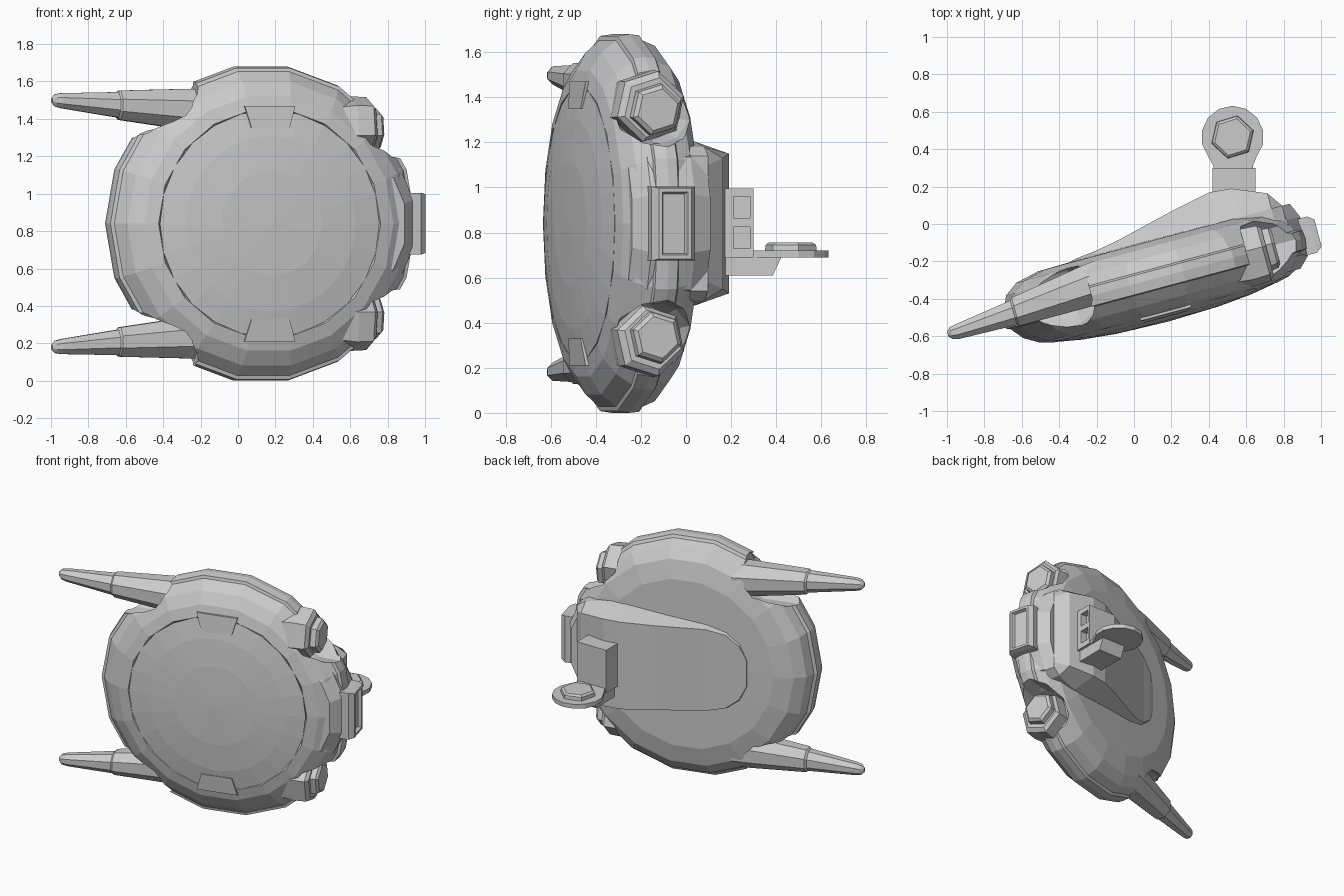
import bpy, bmesh, math
from mathutils import Matrix, Vector

if "Cube" in bpy.data.objects:
    bpy.data.objects.remove(bpy.data.objects["Cube"])

# Local frame of the disc: x = across, y = towards the back, z = up
DISC = Matrix.Translation((0.12, -0.29, 0.84)) @ Matrix.Rotation(math.radians(15), 4, 'Z')
WORLD = Matrix.Identity(4)


def loft(name, rings, mat=DISC):
    """Skin a list of equal-length rings and cap both ends."""
    bm = bmesh.new()
    vs = [[bm.verts.new(mat @ Vector(p)) for p in r] for r in rings]
    n = len(vs[0])
    for a, b in zip(vs, vs[1:]):
        for i in range(n):
            bm.faces.new((a[i], a[(i + 1) % n], b[(i + 1) % n], b[i]))
    bm.faces.new(vs[0])
    bm.faces.new(vs[-1])
    bmesh.ops.recalc_face_normals(bm, faces=bm.faces)
    me = bpy.data.meshes.new(name)
    bm.to_mesh(me)
    bm.free()
    ob = bpy.data.objects.new(name, me)
    bpy.context.collection.objects.link(ob)
    return ob


def revolve(name, profile, sides):
    """Turn (radius, depth) points about the disc axis."""
    t = [2 * math.pi * i / sides for i in range(sides)]
    return loft(name, [[(r * math.cos(a), w, r * math.sin(a)) for a in t] for r, w in profile])


def tube(name, stations, sides, side=1, turn=0.0):
    """Polygonal tube running across the disc; stations are (x, y, z, radius)."""
    t = [2 * math.pi * i / sides + turn for i in range(sides)]
    return loft(name, [[(u, w + r * math.cos(a), side * (v + r * math.sin(a))) for a in t]
                       for u, w, v, r in stations])


def box(name, lo, hi, mat=WORLD):
    (x0, y0, z0), (x1, y1, z1) = lo, hi
    return loft(name, [[(x0, y0, z), (x1, y0, z), (x1, y1, z), (x0, y1, z)] for z in (z0, z1)], mat)


def carve(ob, cutters):
    """Subtract the cutters, bake the result and delete them."""
    for c in cutters:
        c.hide_render = True
        m = ob.modifiers.new('cut', 'BOOLEAN')
        m.operation, m.solver, m.object = 'DIFFERENCE', 'EXACT', c
    dg = bpy.context.evaluated_depsgraph_get()
    me = bpy.data.meshes.new_from_object(ob.evaluated_get(dg))
    ob.modifiers.clear()
    ob.data = me
    for c in cutters:
        bpy.data.objects.remove(c)


# Disc body with stepped rim, notched for the arms and the nozzles
body = revolve('disc_body', [(0.55, -0.165), (0.6, -0.165), (0.615, -0.19), (0.69, -0.172), (0.77, -0.125),
                             (0.825, -0.06), (0.845, -0.055), (0.853, 0.0), (0.848, 0.045), (0.828, 0.055),
                             (0.80, 0.12), (0.73, 0.17), (0.60, 0.2), (0.3, 0.205)], 18)
cutters = []
for s in (1, -1):
    cutters.append(tube('arm_notch', [(-1.2, 0.02, 0.64, 0.19), (-0.45, 0.03, 0.64, 0.185),
                                      (-0.36, 0.03, 0.64, 0.13)], 14, s, 0.1))
    cutters.append(tube('nozzle_notch', [(0.5, -0.01, 0.53, 0.16), (0.58, -0.01, 0.53, 0.185),
                                         (1.1, -0.01, 0.53, 0.2)], 12, s, 0.1))
carve(body, cutters)

# Front dome
revolve('front_dome', [(0.595, -0.15), (0.607, -0.19), (0.47, -0.214), (0.28, -0.232), (0.002, -0.24)], 24)

for s, tag in ((1, 'upper'), (-1, 'lower')):
    # Rim tabs that overlap the dome
    tab = [(-0.14, 0.63), (-0.105, 0.51), (0.105, 0.51), (0.14, 0.63)]
    loft(tag + '_dome_tab', [[(u, w - (0.006 if v < 0.6 else -0.008), s * v) for u, v in tab]
                             for w in (-0.15, -0.206)])
    # Tapered two-stage arms
    tube(tag + '_arm_base', [(-0.3, 0.06, 0.605, 0.125), (-0.38, 0.055, 0.61, 0.12),
                             (-0.775, 0.022, 0.633, 0.085), (-0.79, 0.02, 0.635, 0.07)], 8, s, math.pi / 8)
    tube(tag + '_arm_tip', [(-0.78, 0.02, 0.635, 0.074), (-1.10, 0.0, 0.657, 0.044),
                            (-1.135, 0.0, 0.659, 0.036), (-1.155, 0.0, 0.66, 0.015)], 8, s, math.pi / 8)
    # Hexagonal nozzles
    tube(tag + '_nozzle_collar', [(0.4, -0.02, 0.52, 0.15), (0.5, -0.02, 0.52, 0.165),
                                  (0.59, -0.02, 0.52, 0.16), (0.61, -0.015, 0.515, 0.135)], 6, s, 0.3)
    tube(tag + '_nozzle_end', [(0.55, -0.01, 0.51, 0.125), (0.645, -0.005, 0.505, 0.115),
                               (0.66, -0.005, 0.505, 0.095)], 6, s, 0.3)

# Side pod
plan = [(0.45, 0.37), (0.6, 0.355), (0.76, 0.30), (0.835, 0.13)]
plan += [(u, -v) for u, v in reversed(plan)]
loft('side_pod', [[(0.4 + (u - 0.4) * k, w, v * k) for u, v in plan]
                  for w, k in ((-0.15, 0.82), (-0.08, 0.98), (0.0, 1.0), (0.12, 0.98), (0.2, 0.9))])

# Side pad with recessed face
corners = [(-1, -1), (1, -1), (1, 1), (-1, 1)]
loft('side_pad', [[(u, 0.01 + 0.1 * a * k, 0.165 * b * m) for a, b in corners]
                  for u, k, m in ((0.78, 1, 1), (0.865, 1, 1), (0.897, 0.75, 0.95),
                                  (0.897, 0.58, 0.85), (0.875, 0.5, 0.8))])

# Raised tongue on the back: (across, base half-width, top half-width, height)
stations = [(-0.42, 0.10, 0.09, 0.206), (-0.37, 0.2, 0.19, 0.215), (-0.28, 0.27, 0.26, 0.225),
            (-0.15, 0.305, 0.29, 0.248), (0.17, 0.335, 0.30, 0.325), (0.39, 0.36, 0.31, 0.37),
            (0.51, 0.365, 0.31, 0.36), (0.69, 0.34, 0.29, 0.285), (0.75, 0.3, 0.26, 0.2)]
loft('back_tongue', [[(u, 0.12, -b), (u, 0.2, -b), (u, h, -t), (u, h, t), (u, 0.2, b), (u, 0.12, b)]
                     for u, b, t, h in stations])

# Bracket block with two windows in its side
block = box('bracket_block', (0.42, 0.12, 0.69), (0.65, 0.30, 0.995))
carve(block, [box('window_low', (0.6, 0.21, 0.73), (0.7, 0.285, 0.825)),
              box('window_high', (0.6, 0.21, 0.865), (0.7, 0.285, 0.96))])

# Wedge fin below the block
fin = [(0.12, 0.61), (0.385, 0.61), (0.425, 0.695), (0.12, 0.695)]
loft('bracket_fin', [[(x, y, z) for y, z in fin] for x in (0.44, 0.63)], WORLD)

# Flat eye plate and its hexagonal boss
cx, cy = 0.527, 0.465
arc = [math.radians(-40 + 260 * i / 10) for i in range(11)]
eye = [(cx + 0.167 * math.cos(a), cy + 0.167 * math.sin(a)) for a in arc]
eye += [(0.425, 0.31), (0.42, 0.2), (0.64, 0.2), (0.635, 0.31)]
loft('eye_plate', [[(x, y, z) for x, y in eye] for z in (0.69, 0.72)], WORLD)
hexa = [(math.cos(i * math.pi / 3 + 0.3), math.sin(i * math.pi / 3 + 0.3)) for i in range(6)]
loft('eye_boss', [[(cx + r * a, cy + r * b, z) for a, b in hexa]
                  for z, r in ((0.715, 0.118), (0.745, 0.115), (0.756, 0.1))], WORLD)
